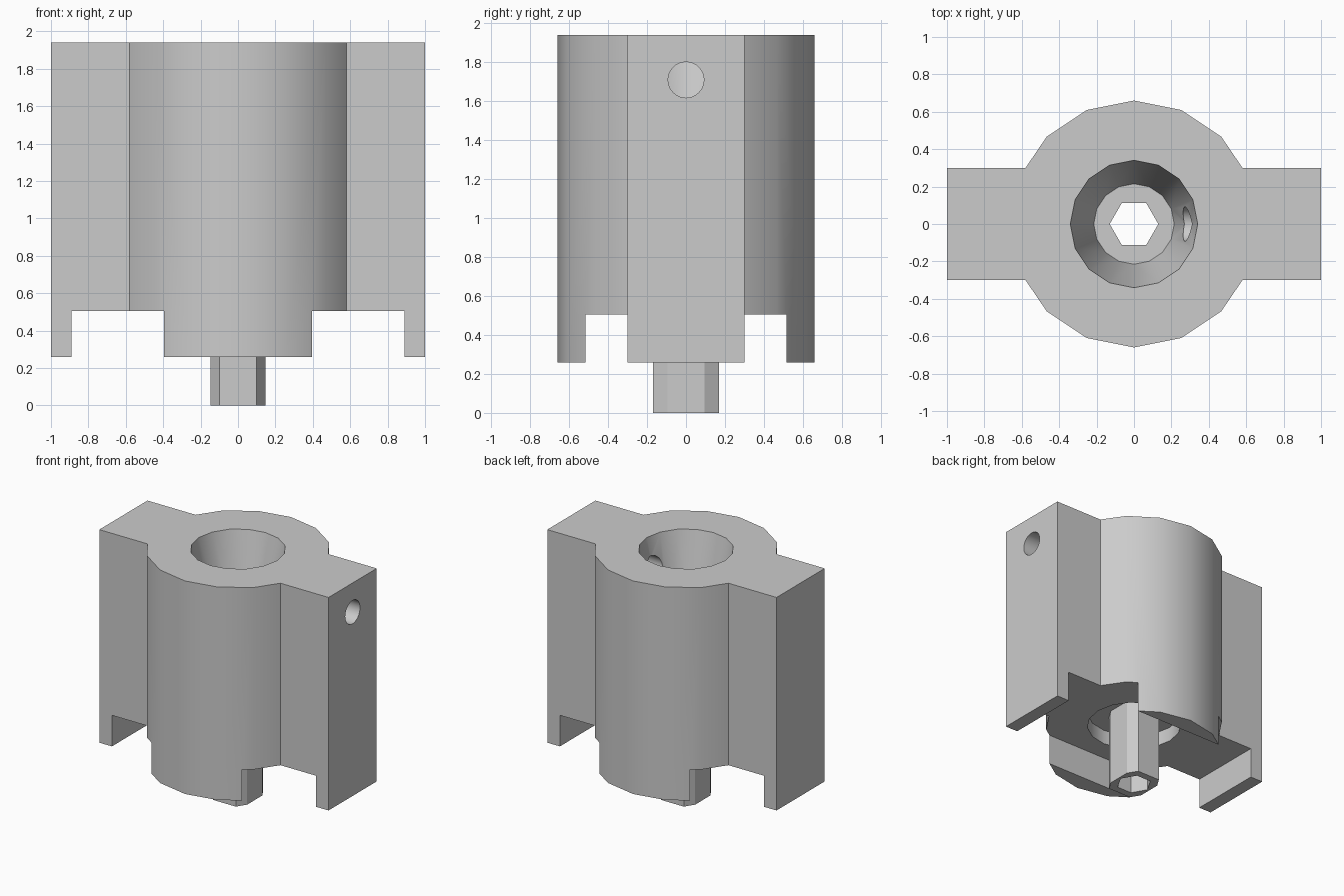
import bpy, bmesh, math

default = bpy.data.objects.get("Cube")
if default:
    bpy.data.objects.remove(default, do_unlink=True)

grey = bpy.data.materials.new("plain grey")
grey.use_nodes = True
GREY = (0.6, 0.6, 0.6, 1)
grey.diffuse_color = GREY
grey.node_tree.nodes["Principled BSDF"].inputs["Base Color"].default_value = GREY


def ring(radius, sides):
    return [(radius * math.cos(math.tau * i / sides), radius * math.sin(math.tau * i / sides))
            for i in range(sides)]


def loft(name, low, z_low, high, z_high):
    """Closed solid between two outlines with equal point counts."""
    bm = bmesh.new()
    a = [bm.verts.new((x, y, z_low)) for x, y in low]
    b = [bm.verts.new((x, y, z_high)) for x, y in high]
    n = len(a)
    bm.faces.new(a[::-1])
    bm.faces.new(b)
    for i in range(n):
        j = (i + 1) % n
        bm.faces.new((a[i], a[j], b[j], b[i]))
    mesh = bpy.data.meshes.new(name)
    bm.to_mesh(mesh)
    bm.free()
    mesh.materials.append(grey)
    obj = bpy.data.objects.new(name, mesh)
    bpy.context.collection.objects.link(obj)
    return obj


def prism(name, outline, z_low, z_high):
    return loft(name, outline, z_low, outline, z_high)


def combine(target, tool, operation):
    tool.hide_render = True
    mod = target.modifiers.new(operation.lower(), 'BOOLEAN')
    mod.operation, mod.object, mod.solver = operation, tool, 'EXACT'
    bpy.context.view_layer.objects.active = target
    bpy.ops.object.modifier_apply(modifier=mod.name)
    bpy.data.objects.remove(tool, do_unlink=True)


def rectangle(x, y):
    return [(x, y), (-x, y), (-x, -y), (x, -y)]


TOP, BOTTOM, SLOT = 1.94, 0.26, 0.505
WING = 0.3

# Barrel with two flat wings as one outline
half = [(1, WING), (0.58, WING)]
half += [p for p in ring(0.66, 16) if p[1] > WING]
half += [(-0.58, WING), (-1, WING)]
body = prism("socket_body", half + [(-x, -y) for x, y in half], BOTTOM, TOP)

# Underside slot, leaving end tabs and curved skirts
combine(body, prism("slot_cutter", rectangle(0.89, 0.515), 0.1, SLOT), 'DIFFERENCE')

# Tapered bore: the cutter starts at the floor and overshoots the top
combine(body, loft("bore_cutter", ring(0.215, 16), 1.37, ring(0.363, 16), 2.04), 'DIFFERENCE')

# Round recess around the drive pin
combine(body, prism("recess_cutter", ring(0.35, 16), 0.4, 0.62), 'DIFFERENCE')

# Eight-sided drive pin
quarter = [(0.147, 0.095), (0.1, 0.17)]
side = quarter + [(-x, y) for x, y in quarter[::-1]]
combine(body, prism("drive_pin", side + [(-x, -y) for x, y in side], 0, 0.8), 'UNION')

# Hexagonal hole through the pin and floor
combine(body, prism("hex_cutter", ring(0.13, 6), -0.1, 1.6), 'DIFFERENCE')

# Set screw hole from the left wing into the bore
screw = prism("screw_cutter", ring(0.092, 32), 0.1, 1.2)
screw.rotation_euler.y = math.pi / 2
screw.location.z = 1.71
bpy.context.view_layer.update()
combine(body, screw, 'DIFFERENCE')

# Smooth round walls, sharp corners
bpy.ops.object.select_all(action='DESELECT')
body.select_set(True)
bpy.context.view_layer.objects.active = body
bpy.ops.object.shade_smooth_by_angle(angle=math.radians(30))
